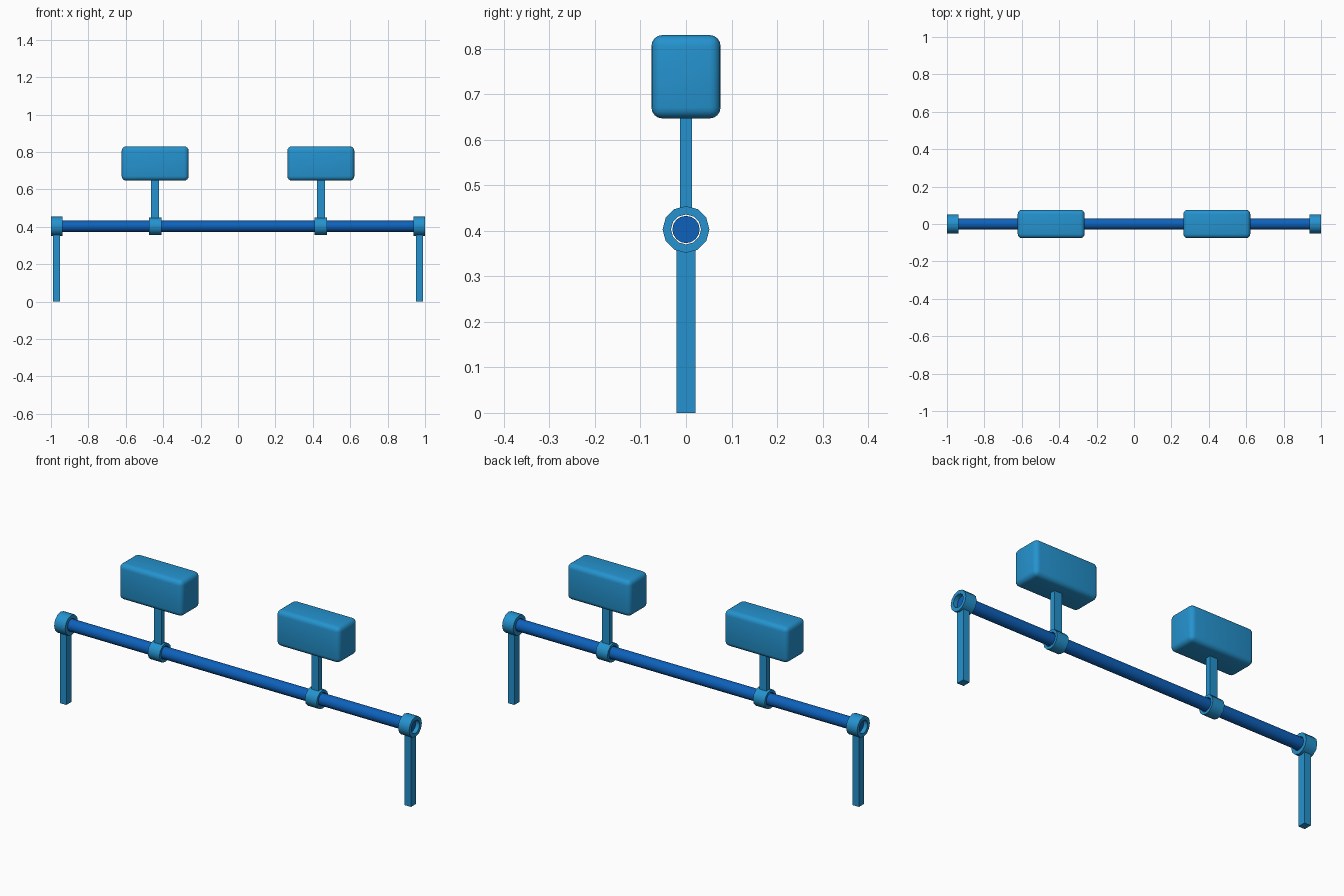
import bpy, bmesh, math

if "Cube" in bpy.data.objects:
    bpy.data.objects.remove(bpy.data.objects["Cube"])

ROD_Z = 0.403


def material(name, rgb):
    m = bpy.data.materials.new(name)
    m.diffuse_color = (*rgb, 1)
    m.use_nodes = True
    m.node_tree.nodes["Principled BSDF"].inputs["Base Color"].default_value = m.diffuse_color
    return m


light_blue = material("light blue", (0.018, 0.29, 0.62))
deep_blue = material("deep blue", (0.004, 0.12, 0.50))


def finish(ob, name, mat, angle=35):
    ob.name = name
    ob.data.materials.append(mat)
    bpy.ops.object.select_all(action='DESELECT')
    ob.select_set(True)
    bpy.context.view_layer.objects.active = ob
    bpy.ops.object.shade_smooth_by_angle(angle=math.radians(angle))
    return ob


def box(name, center, size, mat, bevel=0):
    bpy.ops.mesh.primitive_cube_add(size=1, location=center)
    ob = bpy.context.object
    ob.scale = size
    bpy.ops.object.transform_apply(location=False, rotation=False, scale=True)
    if bevel:
        b = ob.modifiers.new("rounding", 'BEVEL')
        b.width = bevel
        b.segments = 4
        bpy.ops.object.modifier_apply(modifier=b.name)
    return finish(ob, name, mat)


def collar(name, x, width, outer, inner, sides=12):
    # Hollow ring around the rod, axis along x
    bm = bmesh.new()
    rings = []
    for dx, r in ((-width / 2, outer), (width / 2, outer),
                  (width / 2, inner), (-width / 2, inner)):
        rings.append([bm.verts.new((dx, r * math.cos(a), r * math.sin(a)))
                      for a in (2 * math.pi * i / sides for i in range(sides))])
    for k in range(4):
        a, b = rings[k], rings[(k + 1) % 4]
        for i in range(sides):
            j = (i + 1) % sides
            bm.faces.new((a[i], a[j], b[j], b[i]))
    bmesh.ops.recalc_face_normals(bm, faces=bm.faces)
    me = bpy.data.meshes.new(name)
    bm.to_mesh(me)
    bm.free()
    ob = bpy.data.objects.new(name, me)
    ob.location = (x, 0, ROD_Z)
    bpy.context.collection.objects.link(ob)
    return finish(ob, name, light_blue)


# Long rod
bpy.ops.mesh.primitive_cylinder_add(vertices=16, radius=0.03, depth=1.96,
                                    location=(0, 0, ROD_Z),
                                    rotation=(0, math.pi / 2, 0))
finish(bpy.context.object, "rod", deep_blue)

for side, s in (("left", -1), ("right", 1)):
    # End collar and leg
    collar(f"{side}_end_collar", s * 0.969, 0.062, 0.0515, 0.033)
    box(f"{side}_leg", (s * 0.971, 0, 0.181), (0.036, 0.041, 0.362), light_blue)
    # Sliding collar, post and rounded block
    x = s * 0.443
    collar(f"{side}_slider_collar", x, 0.066, 0.047, 0.034)
    box(f"{side}_post", (x, 0, 0.55), (0.042, 0.026, 0.22), light_blue)
    box(f"{side}_block", (x, 0, 0.7385), (0.358, 0.152, 0.183), light_blue, 0.024)
